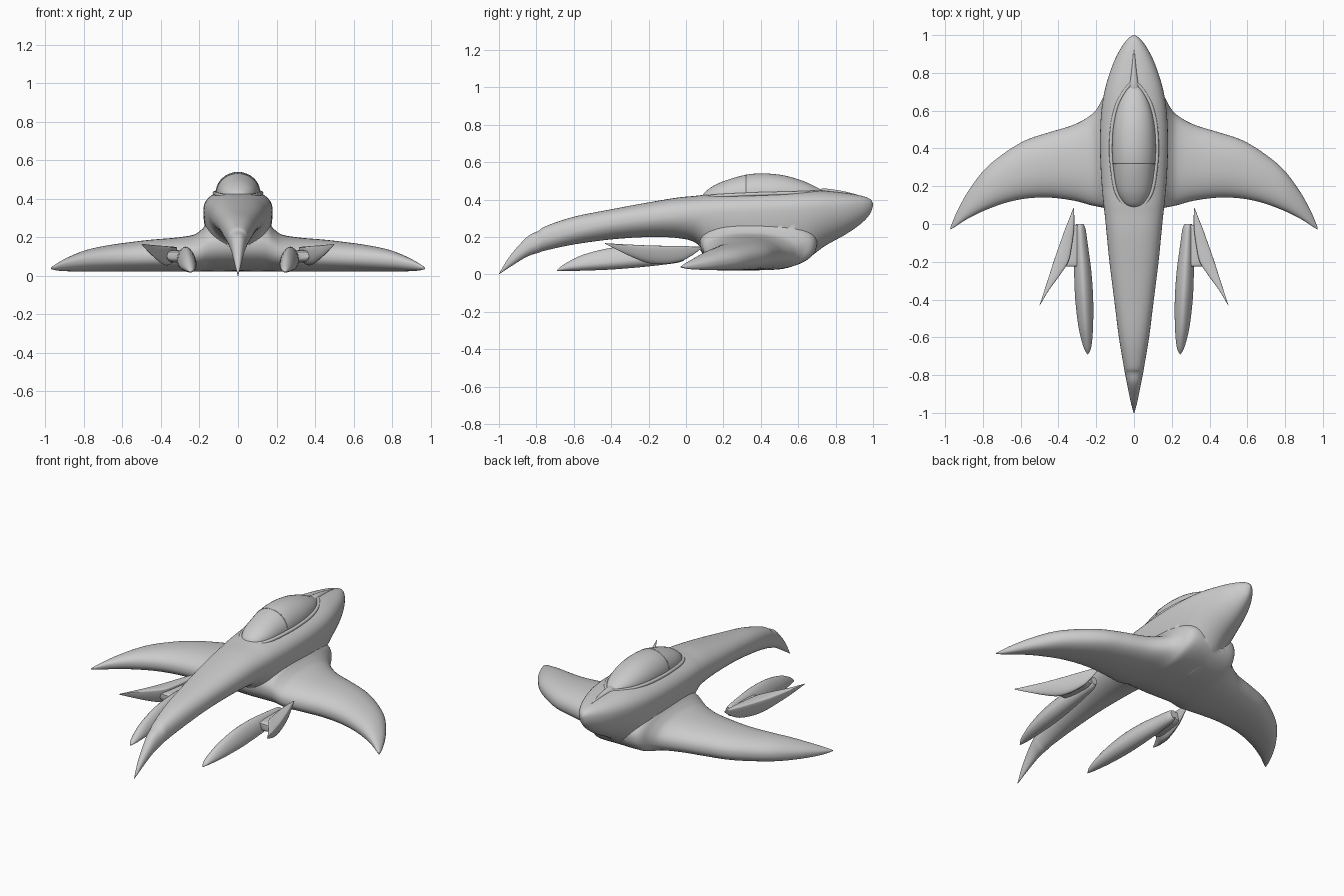
import bpy, bmesh, math

if "Cube" in bpy.data.objects:
    bpy.data.objects.remove(bpy.data.objects["Cube"])


def spline(rows, steps=5):
    """Catmull-Rom through rows of numbers."""
    out = []
    last = len(rows) - 1
    for i in range(last):
        p0, p1, p2, p3 = (rows[max(0, min(last, i + k))] for k in (-1, 0, 1, 2))
        for s in range(steps):
            t = s / steps
            out.append([0.5 * (2 * b + (c - a) * t + (2 * a - 5 * b + 4 * c - d) * t * t
                               + (3 * b - a - 3 * c + d) * t ** 3)
                        for a, b, c, d in zip(p0, p1, p2, p3)])
    return out + [list(rows[-1])]


def section(a0, a1, low, mid, top, n_top, n_low, count):
    """Superellipse section with separate upper and lower halves."""
    pts = []
    for k in range(count):
        t = 2 * math.pi * k / count
        c, s = math.cos(t), math.sin(t)
        n = n_top if s >= 0 else n_low
        u = math.copysign(abs(c) ** (2 / n), c)
        v = abs(s) ** (2 / n)
        pts.append(((a0 + a1) / 2 + u * (a1 - a0) / 2,
                    mid + v * ((top - mid) if s >= 0 else (low - mid))))
    return pts


def loft(name, rows, axis='y', n_top=2.0, n_low=2.0, count=40, mirror=False):
    """Rows are (station, side0, side1, low, mid, top)."""
    bm = bmesh.new()
    rings = []
    for st, a0, a1, low, mid, top in rows:
        ring = section(a0, a1, low, mid, top, n_top, n_low, count)
        rings.append([bm.verts.new((a, st, z) if axis == 'y' else (st, a, z)) for a, z in ring])
    for r, q in zip(rings, rings[1:]):
        for k in range(count):
            j = (k + 1) % count
            bm.faces.new((r[k], r[j], q[j], q[k]))
    bm.faces.new(rings[0])
    bm.faces.new(rings[-1])
    bmesh.ops.recalc_face_normals(bm, faces=bm.faces)
    me = bpy.data.meshes.new(name)
    bm.to_mesh(me)
    bm.free()
    ob = bpy.data.objects.new(name, me)
    bpy.context.collection.objects.link(ob)
    if mirror:
        ob.modifiers.new("mirror", 'MIRROR')
    smooth(ob)
    return ob


def smooth(ob, angle=40):
    bpy.ops.object.select_all(action='DESELECT')
    ob.select_set(True)
    bpy.context.view_layer.objects.active = ob
    bpy.ops.object.shade_smooth_by_angle(angle=math.radians(angle))


def tube(name, pts, radius, cyclic):
    cu = bpy.data.curves.new(name, 'CURVE')
    cu.dimensions = '3D'
    cu.bevel_depth = radius
    cu.bevel_resolution = 3
    sp = cu.splines.new('POLY')
    sp.points.add(len(pts) - 1)
    for p, co in zip(sp.points, pts):
        p.co = (*co, 1)
    sp.use_cyclic_u = cyclic
    ob = bpy.data.objects.new(name, cu)
    bpy.context.collection.objects.link(ob)


def centred(rows):
    """(y, half width, low, mid, top) to loft rows."""
    return [(y, -w, w, lo, mi, to) for y, w, lo, mi, to in rows]


# Fuselage from tail tip to nose
body = spline(centred([
    (-1, .002, .0, .002, .004), (-.94, .018, .04, .07, .10), (-.85, .036, .095, .14, .20),
    (-.79, .048, .115, .17, .232), (-.75, .055, .128, .19, .258), (-.6, .08, .16, .23, .308),
    (-.4, .105, .187, .27, .348), (-.2, .13, .2, .295, .385), (-.05, .145, .195, .31, .41),
    (.05, .155, .17, .32, .42), (.12, .163, .10, .325, .428), (.25, .174, .04, .33, .437),
    (.4, .18, .026, .335, .445), (.52, .178, .03, .34, .448), (.63, .169, .07, .345, .45),
    (.74, .147, .15, .35, .447), (.86, .106, .218, .355, .434), (.94, .064, .275, .362, .42),
    (.985, .028, .325, .37, .402), (1, .002, .37, .375, .379)]))
fuselage = loft("fuselage", body, n_top=2.4, n_low=1.9, count=48)

# Swept wings, one span-wide loft flaring into the body
half = spline([
    (0, .07, .70, .024, .17, .30), (.1, .075, .70, .023, .17, .295), (.155, .085, .68, .022, .16, .275),
    (.19, .092, .62, .022, .14, .24), (.23, .10, .575, .022, .12, .214), (.32, .124, .525, .022, .105, .199),
    (.45, .14, .485, .022, .10, .188), (.57, .135, .445, .022, .095, .174), (.68, .112, .38, .022, .09, .158),
    (.79, .072, .29, .022, .08, .134), (.88, .028, .17, .024, .065, .098), (.94, -.01, .06, .028, .05, .065),
    (.972, -.03, -.018, .036, .039, .043)])
span = [[-r[0]] + list(r[1:]) for r in reversed(half[1:])] + half
wings = loft("wings", span, axis='x', n_top=2.2, n_low=2.3, count=48)

# Fuse wings into the fuselage
mod = fuselage.modifiers.new("join", 'BOOLEAN')
mod.operation = 'UNION'
mod.object = wings
bpy.context.view_layer.objects.active = fuselage
while fuselage.modifiers[0] != mod:
    bpy.ops.object.modifier_apply(modifier=fuselage.modifiers[0].name)
bpy.ops.object.modifier_apply(modifier="join")
bpy.data.objects.remove(wings, do_unlink=True)
smooth(fuselage, 50)

# Canopy glass, pointed toward the nose
glass = spline(centred([
    (.085, .01, .40, .41, .415), (.11, .052, .40, .414, .448), (.18, .09, .40, .42, .49),
    (.3, .11, .41, .426, .528), (.4, .116, .41, .43, .54), (.52, .109, .41, .433, .53),
    (.63, .083, .41, .436, .498), (.71, .04, .42, .44, .46), (.745, .006, .43, .442, .446)]))
loft("canopy", glass, n_top=2.0, count=40)

# Raised rim around the canopy
rim = [(r[2] + .006, r[0], r[4]) for r in glass]
tube("canopy_rim", rim + [(-x, y, z) for x, y, z in reversed(rim)], .010, True)

# Frame arch across the canopy
arch_row = min(glass, key=lambda r: abs(r[0] - .32))
arch = section(*arch_row[1:], 2.0, 2.0, 40)[:21]
tube("canopy_arch", [(x, arch_row[0], z - .001) for x, z in arch], .003, False)

# Narrow ridge from canopy to nose
loft("nose_ridge", spline(centred([
    (.70, .03, .42, .44, .452), (.74, .024, .42, .44, .459), (.82, .014, .41, .43, .449),
    (.90, .006, .40, .42, .431), (.94, .001, .41, .416, .418)])), count=16)

# Floating rear pods: long inner body
loft("pod_body", spline([
    (-.69, .243, .247, .018, .02, .022), (-.65, .226, .268, .018, .035, .055),
    (-.55, .217, .293, .02, .05, .105), (-.4, .216, .311, .026, .065, .142),
    (-.25, .226, .317, .038, .08, .152), (-.12, .243, .316, .052, .09, .147),
    (-.03, .256, .313, .066, .10, .14), (0, .268, .306, .085, .11, .13)]),
    n_top=1.7, n_low=2.0, count=28, mirror=True)

# Outer fin with a flat top and rounded keel
loft("pod_fin", spline([
    (.085, .318, .321, .14, .144, .147), (.03, .316, .342, .10, .143, .150),
    (-.03, .318, .366, .07, .142, .152), (-.12, .33, .398, .055, .142, .153),
    (-.2, .348, .426, .06, .144, .155), (-.27, .392, .448, .085, .149, .158),
    (-.35, .45, .474, .122, .157, .162), (-.432, .499, .501, .163, .165, .167)]),
    n_top=2.4, n_low=1.8, count=28, mirror=True)

# Bridge between pod body and fin
loft("pod_bridge", spline([
    (-.005, .29, .345, .085, .108, .128), (-.04, .285, .36, .072, .105, .132),
    (-.14, .285, .37, .07, .105, .134), (-.21, .29, .37, .078, .105, .132),
    (-.225, .295, .37, .09, .107, .125)]), n_top=3, n_low=3, count=24, mirror=True)
